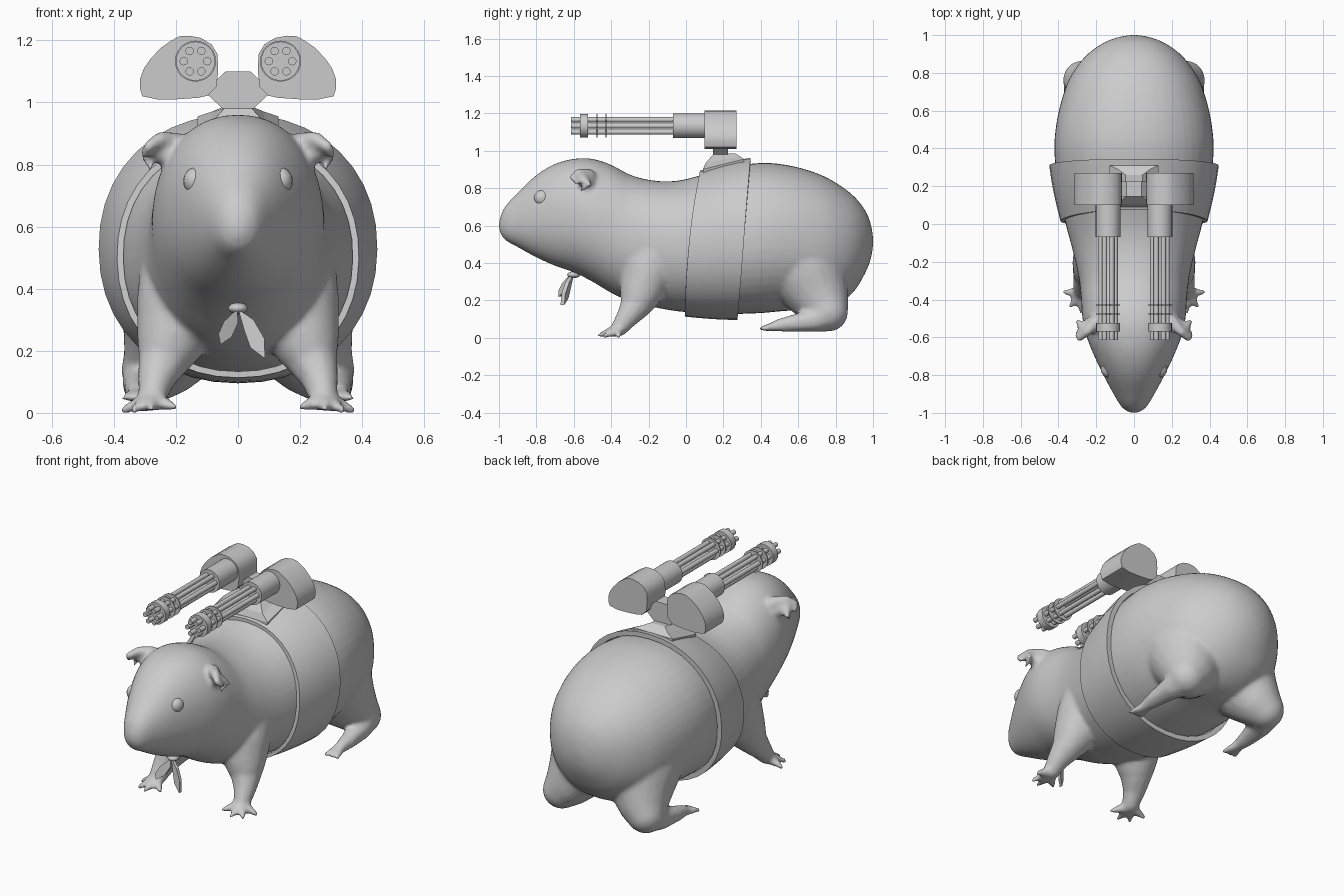
import bpy, bmesh, math
from mathutils import Matrix, Vector

if "Cube" in bpy.data.objects:
    bpy.data.objects.remove(bpy.data.objects["Cube"])

# Body profile: y, top z, bottom z, half width
PROFILE = [
    (-1.0, .625, .575, .02), (-.975, .69, .53, .06), (-.9, .775, .485, .108), (-.8, .87, .43, .162),
    (-.7, .93, .385, .21), (-.6, .957, .35, .25), (-.5, .957, .30, .273), (-.4, .925, .24, .28),
    (-.3, .872, .195, .29), (-.2, .845, .17, .31), (-.1, .836, .15, .335), (0, .848, .137, .362),
    (.2, .905, .127, .403), (.4, .935, .132, .422), (.55, .922, .145, .408), (.7, .88, .145, .37),
    (.8, .83, .17, .325), (.9, .755, .25, .245), (.965, .67, .36, .15), (.99, .6, .43, .08), (1.0, .54, .49, .025)]


def section(y):
    """Smoothly interpolated (top, bottom, half width) at y."""
    P, n = PROFILE, len(PROFILE)
    i = max(0, min(n - 2, sum(p[0] <= y for p in P) - 1))
    h = P[i + 1][0] - P[i][0]
    t = (y - P[i][0]) / h

    def slope(j, k):
        a, b = P[max(j - 1, 0)], P[min(j + 1, n - 1)]
        return (b[k] - a[k]) / (b[0] - a[0])
    return [(2*t**3 - 3*t**2 + 1) * P[i][k] + (3*t**2 - 2*t**3) * P[i + 1][k]
            + h * ((t**3 - 2*t**2 + t) * slope(i, k) + (t**3 - t**2) * slope(i + 1, k))
            for k in (1, 2, 3)]


def body_point(y, a, off=0.0):
    top, bot, w = section(y)
    c, s = math.cos(a), math.sin(a)
    sx = math.copysign(abs(c) ** .93, c)
    sz = math.copysign(abs(s) ** .93, s)
    return Vector(((w + off) * sx, y, (top + bot) / 2 + ((top - bot) / 2 + off) * sz))


def finish(name, bm, smooth=None):
    bmesh.ops.recalc_face_normals(bm, faces=bm.faces)
    me = bpy.data.meshes.new(name)
    bm.to_mesh(me)
    bm.free()
    ob = bpy.data.objects.new(name, me)
    bpy.context.collection.objects.link(ob)
    if smooth:
        bpy.ops.object.select_all(action='DESELECT')
        bpy.context.view_layer.objects.active = ob
        ob.select_set(True)
        bpy.ops.object.shade_smooth_by_angle(angle=math.radians(smooth))
    return ob


def bridge(bm, rings, closed=False):
    pairs = list(zip(rings, rings[1:])) + ([(rings[-1], rings[0])] if closed else [])
    for a, b in pairs:
        for i in range(len(a)):
            j = (i + 1) % len(a)
            bm.faces.new((a[i], a[j], b[j], b[i]))


def chain(bm, pts, steps=6):
    """Row of overlapping balls along (x, y, z, r) points, on both sides."""
    for p, q in zip(pts, pts[1:]):
        for k in range(steps + 1):
            t = k / steps
            x, y, z, r = (u + (v - u) * t for u, v in zip(p, q))
            for s in (1, -1):
                bmesh.ops.create_icosphere(bm, subdivisions=3 if r > .1 else 2, radius=r,
                                           matrix=Matrix.Translation((s * x, y, z)))


def cyl(bm, x, z, y0, y1, r, n):
    m = Matrix.Translation((x, (y0 + y1) / 2, z)) @ Matrix.Rotation(math.pi / 2, 4, 'X')
    bmesh.ops.create_cone(bm, cap_ends=True, segments=n, radius1=r, radius2=r, depth=abs(y1 - y0), matrix=m)


def prism(name, pts, y0, y1, side=1, shear=0.0, skew=0.0, smooth=None):
    """XZ outline extruded along y, optionally leaning with z and turned with x."""
    bm = bmesh.new()
    rings = [[bm.verts.new((side * x, y + (z - .34) * shear + x * skew, z)) for x, z in pts] for y in (y0, y1)]
    bridge(bm, rings)
    bm.faces.new(rings[0])
    bm.faces.new(rings[1])
    return finish(name, bm, smooth)


# Animal body: torso, limbs, toes and ears fused into one skin
bm = bmesh.new()
N, M = 48, 70
rings = [[bm.verts.new(body_point(-math.cos(math.pi * i / M), math.tau * k / N)) for k in range(N)]
         for i in range(M + 1)]
bridge(bm, rings)
bm.faces.new(rings[0])
bm.faces.new(rings[-1])
bmesh.ops.recalc_face_normals(bm, faces=bm.faces)
# front legs
chain(bm, [(.15, -.15, .48, .165), (.18, -.2, .36, .147), (.208, -.235, .26, .118), (.235, -.262, .185, .088),
           (.262, -.308, .118, .063), (.275, -.355, .054, .047)], 8)
for tip in [(.37, -.36, .01), (.337, -.435, .01), (.28, -.462, .014), (.206, -.43, .02)]:
    chain(bm, [(.277, -.365, .044, .036), (*tip, .014)])
# hind legs with full haunches
chain(bm, [(.15, .6, .43, .232), (.165, .64, .36, .215), (.195, .69, .265, .175), (.232, .733, .19, .136),
           (.272, .762, .137, .104), (.31, .69, .095, .065), (.322, .57, .077, .047), (.325, .49, .066, .034)], 8)
for x in (.292, .328, .362):
    chain(bm, [(.322, .5, .064, .03), (x, .405, .05, .015)])
# ears
chain(bm, [(.2, -.52, .865, .04), (.25, -.57, .882, .026), (.288, -.605, .858, .02), (.303, -.58, .828, .014)])
chain(bm, [(.22, -.53, .83, .045), (.265, -.555, .848, .03), (.297, -.515, .82, .014), (.283, -.56, .79, .012)])
body = finish("animal_body", bm)
rm = body.modifiers.new("fuse", 'REMESH')
rm.mode, rm.voxel_size, rm.use_smooth_shade = 'VOXEL', .011, True
sm = body.modifiers.new("soften", 'SMOOTH')
sm.factor, sm.iterations = .5, 9

# Eyes
for s, side in ((1, "left"), (-1, "right")):
    bm = bmesh.new()
    m = Matrix.Translation((s * .139, -.768, .747)) @ Matrix.Diagonal((.037, .044, .043, 1))
    bmesh.ops.create_uvsphere(bm, u_segments=20, v_segments=14, radius=1, matrix=m)
    finish("eye_" + side, bm, 60)

# Harness band around the belly
bm = bmesh.new()


def band_ring(f, off):
    out = []
    for k in range(40):
        a = math.tau * k / 40
        s = (math.sin(a) + 1) / 2
        y0, y1 = -.005 + .08 * s * s, .275 + .07 * s
        out.append(bm.verts.new(body_point(y0 + (y1 - y0) * f, a, off)))
    return out


bridge(bm, [band_ring(f, .024 + .008 * f) for f in (0, .25, .5, .75, 1)]
       + [band_ring(f, .004) for f in (1, .5, 0)], closed=True)
finish("harness_band", bm, 35)

# Neck scarf knot and two tails
bm = bmesh.new()
m = Matrix.Translation((0, -.6, .337)) @ Matrix.Diagonal((.032, .035, .018, 1))
bmesh.ops.create_uvsphere(bm, u_segments=12, v_segments=8, radius=1, matrix=m)
finish("scarf_knot", bm, 60)
prism("scarf_tail_short", [(-.002, .335), (-.045, .295), (-.063, .255), (-.056, .22), (-.02, .245), (0, .29)],
      -.62, -.6, shear=.2, skew=.7)
prism("scarf_tail_long", [(0, .335), (.05, .3), (.085, .24), (.087, .175), (.04, .21), (.022, .26)],
      -.62, -.6, shear=.1, skew=-.4)

# Mount: sloped saddle plate, tapered block and forked arm
bm = bmesh.new()


def quad_ring(hx, y0, y1, z0, z1):
    return [bm.verts.new(p) for p in ((-hx, y0, z0), (hx, y0, z0), (hx, y1, z1), (-hx, y1, z1))]


rings = [quad_ring(.12, .09, .31, .86, .91), quad_ring(.13, .09, .31, .9, .955),
         quad_ring(.085, .105, .29, .935, .97), quad_ring(.045, .145, .26, .98, .987)]
bridge(bm, rings)
bm.faces.new(rings[0])
bm.faces.new(rings[-1])
finish("mount_saddle", bm)
prism("mount_arm", [(-.05, .98), (.05, .98), (.097, 1.025), (.066, 1.075), (.04, 1.1),
                    (-.04, 1.1), (-.066, 1.075), (-.097, 1.025)], .145, .225)

# Twin rotary guns
HOUSING = [(.158, 1.215), (.19, 1.213), (.217, 1.198), (.25, 1.175), (.282, 1.14), (.303, 1.11), (.316, 1.075),
           (.316, 1.045), (.308, 1.02), (.26, 1.01), (.2, 1.01), (.13, 1.015), (.097, 1.022),
           (.07, 1.05), (.064, 1.1), (.066, 1.155), (.085, 1.187), (.12, 1.208)]
for s, side in ((1, "left"), (-1, "right")):
    x, z = s * .137, 1.133
    prism("gun_housing_" + side, HOUSING, .1, .27, s, smooth=30)
    bm = bmesh.new()
    cyl(bm, x, z, -.07, .11, .066, 24)
    finish("gun_sleeve_" + side, bm, 30)
    bm = bmesh.new()
    for k in range(6):
        a = math.tau * k / 6
        cyl(bm, x + .038 * math.cos(a), z + .038 * math.sin(a), -.615, -.06, .0135, 12)
    finish("gun_barrels_" + side, bm, 40)
    bm = bmesh.new()
    for y0, y1 in ((-.568, -.525), (-.479, -.473), (-.431, -.425)):
        cyl(bm, x, z, y0, y1, .063, 24)
    finish("gun_clamps_" + side, bm, 30)
